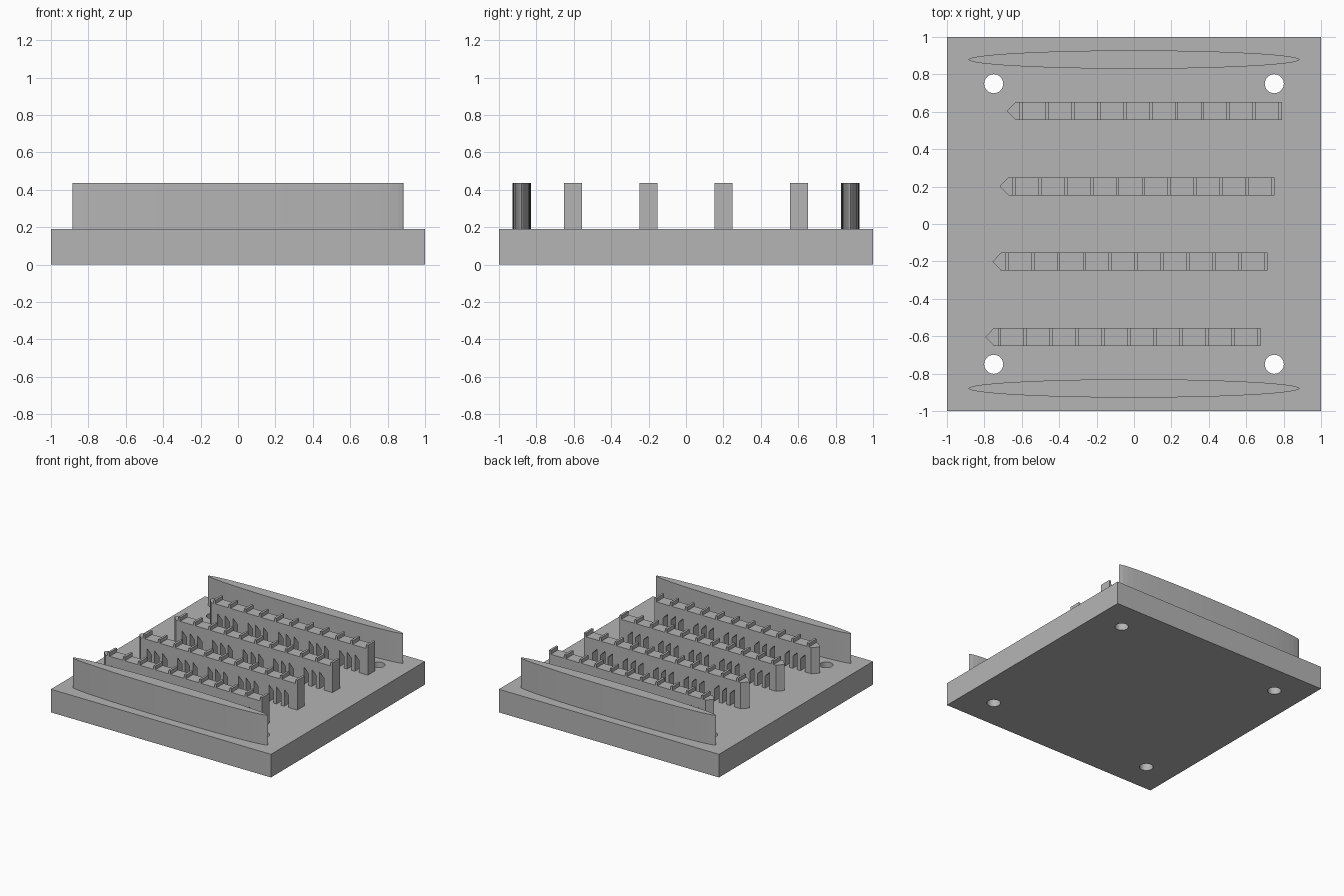
import bpy, bmesh, math
from mathutils import Vector

cube = bpy.data.objects.get("Cube")
if cube:
    bpy.data.objects.remove(cube, do_unlink=True)

grey = bpy.data.materials.new("plain grey")
grey.use_nodes = True
colour = (0.46, 0.46, 0.46, 1)
grey.diffuse_color = colour
grey.node_tree.nodes["Principled BSDF"].inputs["Base Color"].default_value = colour

BASE_TOP = 0.19
TOP = 0.435


def add_object(name, bm):
    bmesh.ops.recalc_face_normals(bm, faces=bm.faces)
    mesh = bpy.data.meshes.new(name)
    bm.to_mesh(mesh)
    bm.free()
    mesh.materials.append(grey)
    obj = bpy.data.objects.new(name, mesh)
    bpy.context.collection.objects.link(obj)
    return obj


def prism(points, direction):
    """Extrude a closed outline along a direction."""
    bm = bmesh.new()
    face = bm.faces.new([bm.verts.new(p) for p in points])
    new = bmesh.ops.extrude_face_region(bm, geom=[face])["geom"]
    verts = [g for g in new if isinstance(g, bmesh.types.BMVert)]
    bmesh.ops.translate(bm, verts=verts, vec=Vector(direction))
    return bm


def ellipse(cx, cy, rx, ry, z, n):
    return [(cx + rx * math.cos(math.tau * i / n),
             cy + ry * math.sin(math.tau * i / n), z) for i in range(n)]


# Base plate with four through holes near the corners
corners = [(-1, -1, 0), (1, -1, 0), (1, 1, 0), (-1, 1, 0)]
plate = add_object("base_plate", prism(corners, (0, 0, BASE_TOP)))
for x in (-0.75, 0.75):
    for y in (-0.75, 0.75):
        cutter = add_object("hole_cutter",
                            prism(ellipse(x, y, 0.051, 0.051, -0.1, 32), (0, 0, 0.5)))
        cutter.hide_render = True
        mod = plate.modifiers.new("hole", "BOOLEAN")
        mod.operation = "DIFFERENCE"
        mod.object = cutter
        bpy.context.view_layer.objects.active = plate
        bpy.ops.object.modifier_apply(modifier=mod.name)
        bpy.data.objects.remove(cutter, do_unlink=True)

# Long thin elliptical walls at front and back
for name, y in (("front_wall", -0.879), ("back_wall", 0.879)):
    add_object(name, prism(ellipse(0, y, 0.886, 0.049, BASE_TOP, 48),
                           (0, 0, TOP - BASE_TOP)))

# Pointed rows: thin ridges on top, groups of small slots underneath
LENGTH, PITCH, RIDGE, WIDTH = 1.47, 0.1385, 0.018, 0.096
BODY_TOP, SLOT_TOP, SLOT = 0.405, 0.33, 0.04


def row(name, end, y):
    start = end - LENGTH
    outline = [(start, BASE_TOP)]
    for group in range(4, -1, -1):
        middle = end - PITCH * (1 + 2 * group)
        for offset in (-0.10, -0.03, 0.04):
            a = middle + offset - SLOT / 2
            b = a + SLOT
            outline += [(a, BASE_TOP), (a, SLOT_TOP),
                        (b, SLOT_TOP - 0.04), (b, BASE_TOP)]
    outline += [(end, BASE_TOP)]
    for k in range(11):
        b = end - PITCH * k
        a = b - RIDGE
        if k:
            outline.append((b, BODY_TOP))
        outline += [(b, TOP), (a, TOP), (a, BODY_TOP)]
    outline.append((start, BODY_TOP))
    bm = prism([(x, y - WIDTH / 2, z) for x, z in outline], (0, WIDTH, 0))
    # Pinch the -x end into a point
    bmesh.ops.bisect_plane(bm, geom=bm.verts[:] + bm.edges[:] + bm.faces[:],
                           plane_co=(start + 0.046, 0, 0), plane_no=(1, 0, 0))
    for v in bm.verts:
        if v.co.x < start + 0.001:
            v.co.y = y
    bmesh.ops.remove_doubles(bm, verts=bm.verts, dist=0.0001)
    add_object(name, bm)


for i in range(4):
    row(f"ridged_row_{i + 1}", 0.675 + 0.0385 * i, -0.604 + 0.4027 * i)
